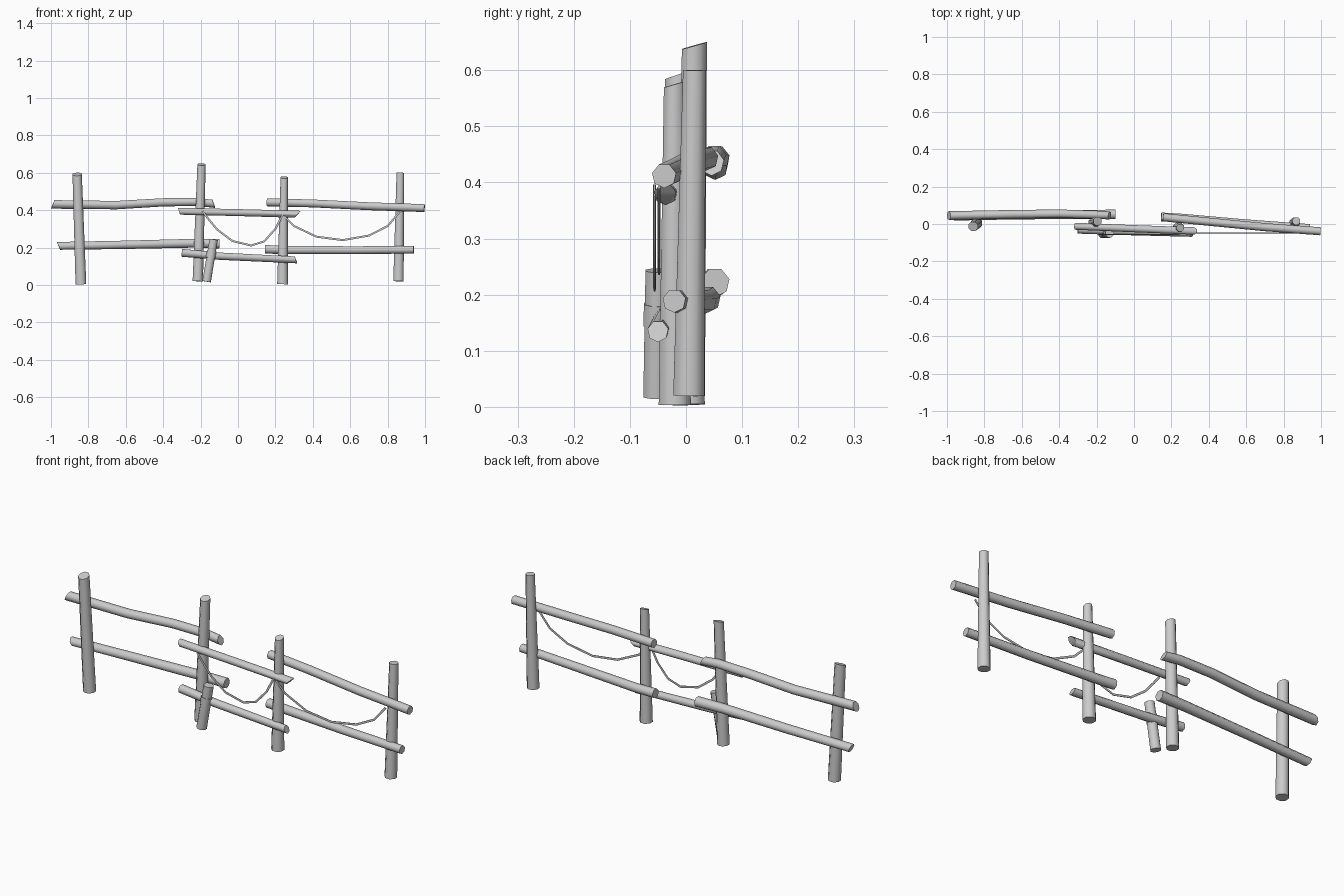
import bpy, bmesh, math
from mathutils import Vector

cube = bpy.data.objects.get("Cube")
if cube:
    bpy.data.objects.remove(cube)

grey = bpy.data.materials.new("weathered grey")
grey.use_nodes = True
colour = (0.6, 0.6, 0.6, 1)
grey.diffuse_color = colour
grey.node_tree.nodes["Principled BSDF"].inputs["Base Color"].default_value = colour


def pole(name, path, r0, r1, start=(0, 0, 0), end=(0, 0, 0), sides=7, depth=1.0):
    """Tapered pole along a path; start and end shear the cut ends along the axis."""
    pts = [Vector(p) for p in path]
    bm = bmesh.new()
    rings = []
    last = len(pts) - 1
    for i, p in enumerate(pts):
        axis = (pts[min(i + 1, last)] - pts[max(i - 1, 0)]).normalized()
        if abs(axis.z) > 0.9:
            side = Vector((1, 0, 0))
        else:
            side = axis.cross(Vector((0, 1, 0)))
        side = (side - axis * side.dot(axis)).normalized()
        across = axis.cross(side)
        r = r0 + (r1 - r0) * i / last
        slant = Vector(start if i == 0 else end if i == last else (0, 0, 0))
        ring = []
        for k in range(sides):
            a = math.tau * (k + 0.5) / sides
            off = side * (r * math.cos(a)) + across * (r * depth * math.sin(a))
            ring.append(bm.verts.new(p + off + axis * off.dot(slant)))
        rings.append(ring)
    for a, b in zip(rings, rings[1:]):
        for k in range(sides):
            n = (k + 1) % sides
            bm.faces.new((a[k], a[n], b[n], b[k]))
    bm.faces.new(rings[0][::-1])
    bm.faces.new(rings[-1])
    bmesh.ops.recalc_face_normals(bm, faces=bm.faces)
    mesh = bpy.data.meshes.new(name)
    bm.to_mesh(mesh)
    bm.free()
    mesh.materials.append(grey)
    obj = bpy.data.objects.new(name, mesh)
    bpy.context.collection.objects.link(obj)
    bpy.ops.object.select_all(action='DESELECT')
    obj.select_set(True)
    bpy.context.view_layer.objects.active = obj
    bpy.ops.object.shade_smooth_by_angle(angle=math.radians(58))


# Upright posts, leaning slightly with slanted tops
cut = (0, 0.3, 0)
pole("right_end_post", [(-0.84, 0.005, 0.004), (-0.86, -0.013, 0.592)], 0.031, 0.027, end=cut, sides=8)
pole("right_middle_post", [(-0.215, 0.006, 0.02), (-0.195, 0.015, 0.644)], 0.03, 0.024, end=cut, sides=8)
pole("left_middle_post", [(0.238, -0.02, 0.004), (0.247, -0.02, 0.575)], 0.031, 0.021, end=cut, sides=8)
pole("left_end_post", [(0.858, 0.005, 0.02), (0.868, 0.015, 0.6)], 0.03, 0.022, sides=8)
pole("short_stake", [(-0.168, -0.053, 0.018), (-0.13, -0.05, 0.243)], 0.025, 0.024, sides=8)
pole("stake_band", [(-0.147, -0.051, 0.145), (-0.14, -0.05, 0.183)], 0.027, 0.027, sides=8)

# Rails: right bay, middle bay, left bay
pole("right_upper_rail",
     [(-0.99, 0.045, 0.432), (-0.65, 0.052, 0.428), (-0.4, 0.055, 0.443),
      (-0.22, 0.05, 0.445), (-0.13, 0.046, 0.435)],
     0.024, 0.022, start=(0, 0, 0.4), end=(0, 0, -0.5))
pole("right_lower_rail",
     [(-0.96, 0.04, 0.21), (-0.6, 0.048, 0.216), (-0.25, 0.05, 0.224), (-0.1, 0.052, 0.222)],
     0.022, 0.026, start=(0, 0, -0.4))
pole("middle_upper_rail",
     [(-0.315, -0.012, 0.395), (0, -0.025, 0.388), (0.32, -0.037, 0.379)],
     0.019, 0.02, start=(0, 0, -0.3), end=(0, 0, 0.9))
pole("middle_lower_rail",
     [(-0.3, -0.03, 0.173), (-0.1, -0.038, 0.155), (0.31, -0.05, 0.135)],
     0.022, 0.019, end=(0, 0, -0.4))
pole("left_upper_rail",
     [(0.155, 0.036, 0.443), (0.4, 0.012, 0.437), (0.7, -0.017, 0.422), (0.997, -0.039, 0.412)],
     0.022, 0.022)
pole("left_lower_rail",
     [(0.145, 0.038, 0.192), (0.26, 0.032, 0.188), (0.6, 0.003, 0.187), (0.94, -0.021, 0.189)],
     0.024, 0.021)

# Sagging flat ropes between the posts
right_rope = [(-0.19, 0.395), (-0.16, 0.355), (-0.11, 0.295), (-0.03, 0.235), (0.07, 0.211),
              (0.14, 0.233), (0.2, 0.3), (0.24, 0.378)]
left_rope = [(0.24, 0.375), (0.3, 0.315), (0.42, 0.258), (0.56, 0.24), (0.7, 0.264),
             (0.8, 0.315), (0.865, 0.392)]
pole("right_rope", [(x, -0.056, z) for x, z in right_rope], 0.006, 0.006, sides=6, depth=0.4)
pole("left_rope", [(x, -0.048, z) for x, z in left_rope], 0.006, 0.006, sides=6, depth=0.4)
